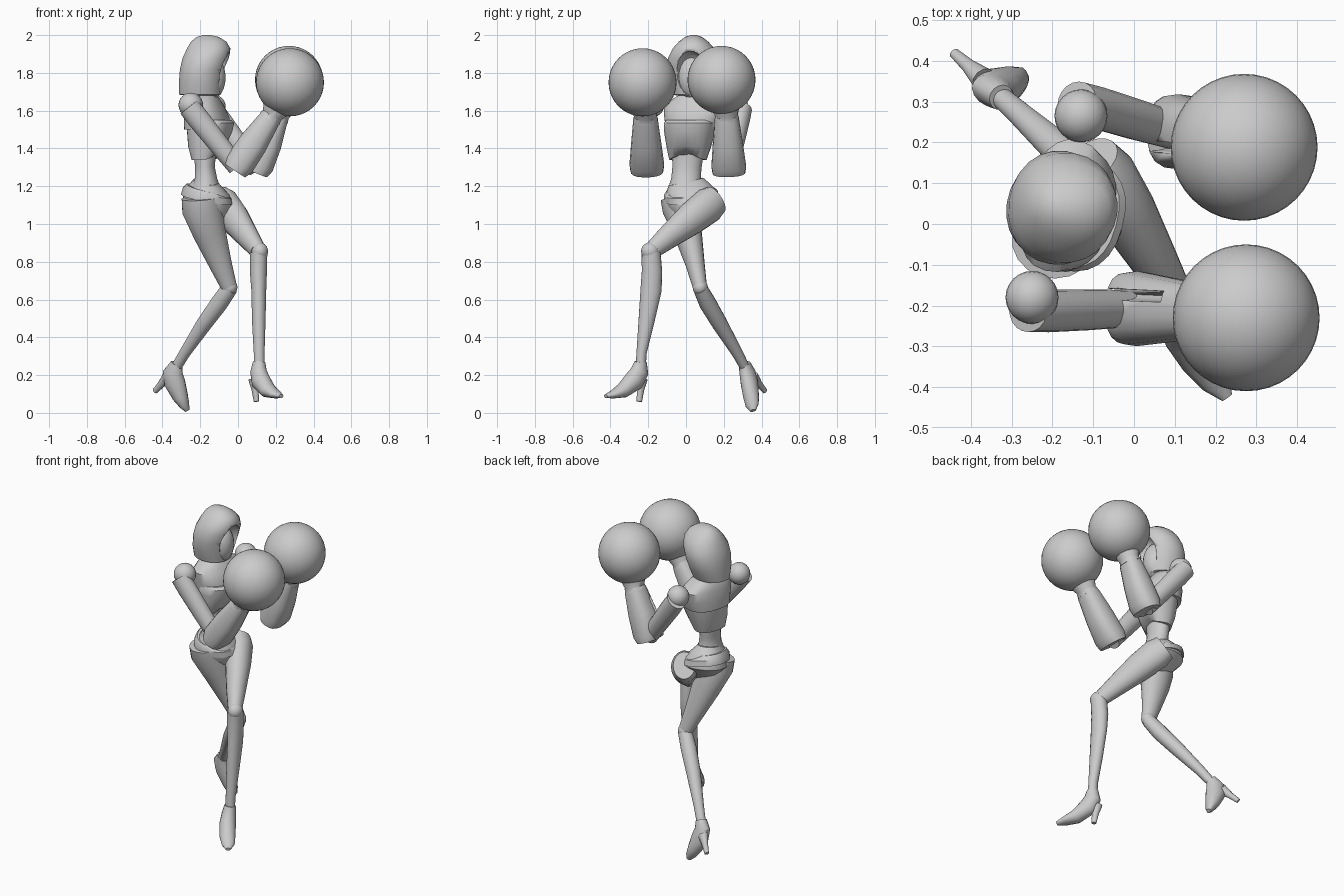
import bpy, bmesh, math
from mathutils import Vector, Matrix

cube = bpy.data.objects.get("Cube")
if cube:
    bpy.data.objects.remove(cube, do_unlink=True)

grey = bpy.data.materials.new("plain grey")
grey.use_nodes = True
grey.diffuse_color = (0.6, 0.6, 0.6, 1)
grey.node_tree.nodes["Principled BSDF"].inputs["Base Color"].default_value = (0.6, 0.6, 0.6, 1)


def finish(name, bm, angle=40):
    bmesh.ops.recalc_face_normals(bm, faces=bm.faces)
    me = bpy.data.meshes.new(name)
    bm.to_mesh(me)
    bm.free()
    me.materials.append(grey)
    ob = bpy.data.objects.new(name, me)
    bpy.context.collection.objects.link(ob)
    bpy.ops.object.select_all(action='DESELECT')
    ob.select_set(True)
    bpy.context.view_layer.objects.active = ob
    bpy.ops.object.shade_smooth_by_angle(angle=math.radians(angle))
    return ob


def skin(bm, rings):
    """Bridge rings of points and cap both ends."""
    vs = [[bm.verts.new(p) for p in r] for r in rings]
    n = len(vs[0])
    for a, b in zip(vs, vs[1:]):
        for i in range(n):
            j = (i + 1) % n
            bm.faces.new((a[i], a[j], b[j], b[i]))
    bm.faces.new(vs[0])
    bm.faces.new(vs[-1])


def ellipse(n, power):
    for i in range(n):
        a = 2 * math.pi * i / n
        c, s = math.cos(a), math.sin(a)
        yield math.copysign(abs(c) ** power, c), math.copysign(abs(s) ** power, s)


def limb(name, stations, hint=(0, 1, 0), n=18, power=1.0):
    """Tube through (point, radius along hint, other radius)."""
    pts = [Vector(s[0]) for s in stations]
    rings = []
    for i, (p, (_, ra, rb)) in enumerate(zip(pts, stations)):
        t = (pts[min(i + 1, len(pts) - 1)] - pts[max(i - 1, 0)]).normalized()
        side = Vector(hint) - t * t.dot(Vector(hint))
        side.normalize()
        up = t.cross(side)
        rings.append([p + side * ra * u + up * rb * v for u, v in ellipse(n, power)])
    bm = bmesh.new()
    skin(bm, rings)
    return finish(name, bm)


def stack(name, layers, turn=0, power=0.85, n=24, tilt=None):
    """Horizontal layers (x, y, z, half depth, half width); tilt moves z by position."""
    rot = Matrix.Rotation(math.radians(turn), 3, 'Z')
    rings = []
    for x, y, z, rx, ry in layers:
        ring = []
        for u, v in ellipse(n, power):
            d = rot @ Vector((rx * u, ry * v, 0))
            ring.append(Vector((x, y, z + (tilt(z, u, v) if tilt else 0))) + d)
        rings.append(ring)
    bm = bmesh.new()
    skin(bm, rings)
    return finish(name, bm)


def ball(name, centre, size, turn=0, seg=32):
    bm = bmesh.new()
    bmesh.ops.create_uvsphere(bm, u_segments=seg, v_segments=seg // 2, radius=1)
    m = Matrix.Translation(centre) @ Matrix.Rotation(math.radians(turn), 4, 'Z') @ Matrix.Diagonal((*size, 1))
    bmesh.ops.transform(bm, matrix=m, verts=bm.verts)
    return finish(name, bm)


def carve(ob, cutter):
    mod = ob.modifiers.new("cut", 'BOOLEAN')
    mod.operation, mod.solver, mod.object = 'DIFFERENCE', 'EXACT', cutter
    bpy.context.view_layer.objects.active = ob
    bpy.ops.object.modifier_apply(modifier=mod.name)
    bpy.data.objects.remove(cutter, do_unlink=True)


# Hooded head with a hollow face opening
hood = stack("hood", [(-.19, .03, 1.68, .09, .08), (-.2, .03, 1.685, .112, .1),
                      (-.195, .035, 1.75, .118, .125), (-.185, .04, 1.82, .122, .14),
                      (-.168, .04, 1.88, .125, .135), (-.155, .04, 1.93, .115, .11),
                      (-.155, .04, 1.965, .095, .078), (-.16, .04, 1.99, .06, .045),
                      (-.165, .04, 2.0, .02, .015)], turn=-8, power=.95)
carve(hood, ball("face_cut", (-.05, .025, 1.79), (.09, .085, .125), -8))
ball("face", (-.14, .03, 1.775), (.075, .075, .115), -8, 24)
limb("neck", [((-.19, .04, 1.6), .06, .06), ((-.175, .035, 1.72), .05, .05)])

# Torso: upper chest, bodice with arched lower edge, waist
stack("upper_chest", [(-.17, .035, 1.5, .11, .14), (-.165, .04, 1.56, .115, .155),
                      (-.175, .045, 1.62, .095, .165), (-.18, .045, 1.66, .08, .12),
                      (-.18, .04, 1.69, .06, .065)], -15)
stack("bodice", [(-.175, .01, 1.34, .066, .1), (-.165, .015, 1.41, .095, .118),
                 (-.15, .02, 1.49, .116, .135), (-.146, .025, 1.535, .122, .14),
                 (-.15, .025, 1.55, .11, .13)], -15,
      tilt=lambda z, u, v: .05 * max(u, 0) * (1 - abs(v)) if z < 1.36 else 0)
limb("waist", [((-.17, 0, 1.17), .1, .085), ((-.17, 0, 1.24), .078, .06),
               ((-.175, .005, 1.3), .077, .053), ((-.175, .01, 1.39), .085, .06)])

# Pelvis with a belt line and a hip cover
stack("pelvis", [(-.12, .02, .99, .035, .035), (-.15, .025, 1.05, .09, .08),
                 (-.165, .03, 1.11, .128, .135), (-.165, .025, 1.16, .118, .135),
                 (-.17, .01, 1.2, .085, .11), (-.17, 0, 1.225, .062, .092)], 15,
      tilt=lambda z, u, v: .02 * v)
stack("hip_belt", [(-.165, .03, 1.13, .134, .142), (-.165, .025, 1.165, .124, .141),
                   (-.17, .015, 1.185, .1, .12)], 15, tilt=lambda z, u, v: .02 * v - .02 * u)

# Legs
limb("left_thigh", [((-.1, .16, 1.13), .065, .08), ((-.075, .12, 1.1), .08, .095),
                    ((-.02, .03, 1.03), .075, .088), ((.05, -.09, .935), .058, .065),
                    ((.105, -.18, .86), .042, .047)], hint=(1, .6, 0))
limb("right_thigh", [((-.195, -.04, 1.14), .095, .105), ((-.19, -.03, 1.08), .095, .108),
                     ((-.15, .01, .95), .075, .088), ((-.09, .05, .78), .05, .06),
                     ((-.045, .075, .66), .037, .042)])
ball("left_knee", (.115, -.19, .855), (.044, .048, .048), 0, 20)
ball("right_knee", (-.045, .075, .665), (.042, .04, .042), 0, 20)
limb("left_shin", [((.11, -.185, .85), .05, .046), ((.108, -.18, .75), .054, .046),
                   ((.11, -.185, .65), .056, .04), ((.11, -.21, .48), .042, .036),
                   ((.112, -.235, .32), .027, .029), ((.112, -.24, .24), .027, .029)])
limb("right_shin", [((-.045, .075, .66), .038, .044), ((-.1, .115, .58), .046, .047),
                    ((-.18, .18, .47), .042, .042), ((-.28, .27, .32), .03, .03),
                    ((-.325, .31, .245), .026, .028)])


# High-heeled shoes
def shoe(side, stations, top, tip, hint):
    limb(side + "_shoe", stations, hint, 16)
    limb(side + "_heel", [(top, .03, .034), (Vector(top).lerp(Vector(tip), .5), .018, .02),
                          (tip, .013, .015)], hint, 10)


shoe("left", [((.112, -.24, .27), .033, .033), ((.108, -.245, .22), .042, .05),
              ((.12, -.275, .17), .048, .056), ((.16, -.335, .118), .046, .04),
              ((.2, -.385, .098), .038, .022), ((.228, -.425, .088), .015, .01)],
     (.085, -.235, .18), (.097, -.247, .06), (.85, .5, 0))
shoe("right", [((-.325, .31, .26), .032, .032), ((-.345, .325, .215), .04, .055),
               ((-.335, .335, .16), .044, .058), ((-.305, .345, .085), .042, .042),
               ((-.283, .35, .04), .036, .026), ((-.268, .355, .012), .016, .012)],
     (-.37, .355, .19), (-.44, .418, .115), (.4, .9, 0))


# Arms with hollowed gauntlets and round gloves
def arm(side, shoulder, elbow, wrist, glove, s):
    sh, el, wr, gl = map(Vector, (shoulder, elbow, wrist, glove))
    ball(side + "_shoulder", sh, (.065,) * 3, 0, 24)
    start = sh + Vector((-.01, s * .035, -.01))
    limb(side + "_upper_arm", [(start, .05, .058), (start.lerp(el, .2), .052, .06),
                               (start.lerp(el, .6), .05, .055), (el, .045, .05)])
    low = el + (el - wr) * .06
    cuff = limb(side + "_gauntlet", [(low, .088, .066), (low.lerp(wr, .12), .092, .082),
                                     (low.lerp(wr, .5), .08, .078), (low.lerp(wr, .9), .066, .06),
                                     (wr, .058, .054)], power=.8)
    out = Vector((-.06, -s * .035, .04))
    carve(cuff, limb("slot_cut", [(low + out, .014, .06), (low.lerp(wr, .7) + out, .014, .06)], n=12))
    limb(side + "_glove_cuff", [(wr.lerp(el, .07), .066, .062), (wr, .06, .056),
                                (wr.lerp(gl, .35), .085, .085), (gl, .12, .12)])
    ball(side + "_glove", gl, (.18,) * 3, 0, 40)


arm("right", (-.25, -.18, 1.63), (-.005, -.207, 1.3), (.18, -.215, 1.575), (.275, -.23, 1.75), -1)
arm("left", (-.13, .265, 1.62), (.1, .227, 1.29), (.215, .215, 1.575), (.27, .188, 1.763), 1)
